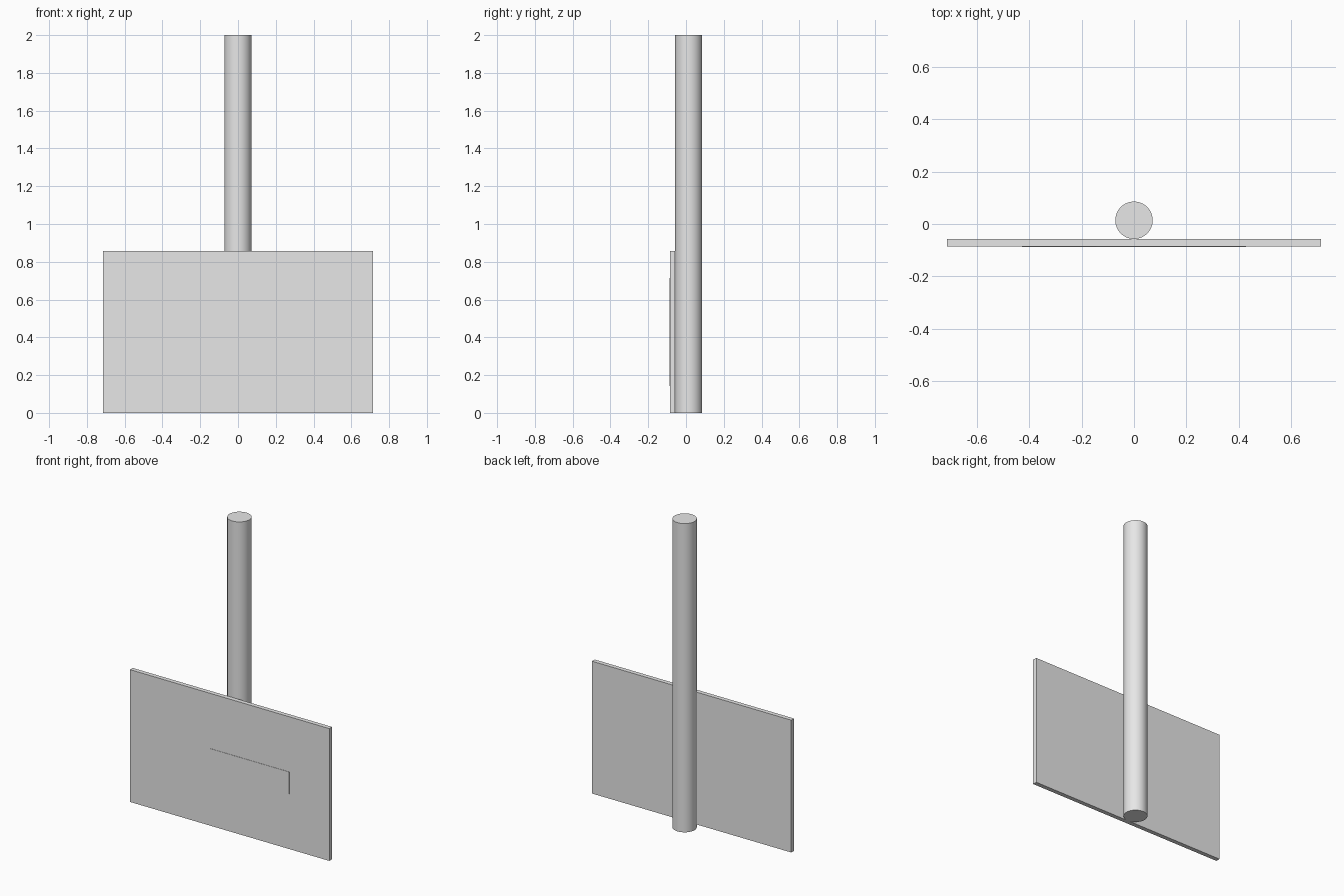
import bpy
import bmesh
import math

cube = bpy.data.objects.get("Cube")
if cube:
    bpy.data.objects.remove(cube, do_unlink=True)

# One plain colour for every part
grey = bpy.data.materials.new("light_grey")
grey.use_nodes = True
grey.diffuse_color = (0.8, 0.8, 0.8, 1)
grey.node_tree.nodes["Principled BSDF"].inputs["Base Color"].default_value = (0.8, 0.8, 0.8, 1)

U = 1 / 7              # module: post diameter
FRONT = -0.6 * U       # front face of the board
BOARD_T = 0.2 * U      # board thickness
MID_Z = 3 * U          # mid-height of the board


def panel(name, outline, y_front, y_back):
    """Extrude an (x, z) outline from the front plane to the back plane."""
    bm = bmesh.new()
    face = bm.faces.new([bm.verts.new((x, y_front, z)) for x, z in outline])
    grown = bmesh.ops.extrude_face_region(bm, geom=[face])["geom"]
    moved = [v for v in grown if isinstance(v, bmesh.types.BMVert)]
    bmesh.ops.translate(bm, verts=moved, vec=(0, y_back - y_front, 0))
    bmesh.ops.recalc_face_normals(bm, faces=bm.faces)
    mesh = bpy.data.meshes.new(name)
    bm.to_mesh(mesh)
    bm.free()
    mesh.materials.append(grey)
    obj = bpy.data.objects.new(name, mesh)
    bpy.context.collection.objects.link(obj)
    return obj


# Sign board
w, h = 5 * U, 6 * U
panel("sign_board", [(-w, 0), (w, 0), (w, h), (-w, h)], FRONT, FRONT + BOARD_T)

# Thin raised arrow: lower half outline, mirrored about the middle height
lower = [(-3, 0), (-1, -2), (-1, -0.5), (3, -0.5)]
outline = lower + [(x, -z) for x, z in reversed(lower[1:])]
panel("arrow", [(x * U, MID_Z + z * U) for x, z in outline],
      FRONT - 0.002, FRONT + 0.002)

# Round post touching the back of the board
bpy.ops.mesh.primitive_cylinder_add(
    vertices=64, radius=U / 2, depth=2,
    location=(0, FRONT + BOARD_T + U / 2, 1))
post = bpy.context.object
post.name = "post"
post.data.materials.append(grey)
bpy.ops.object.shade_smooth_by_angle(angle=math.radians(30))
